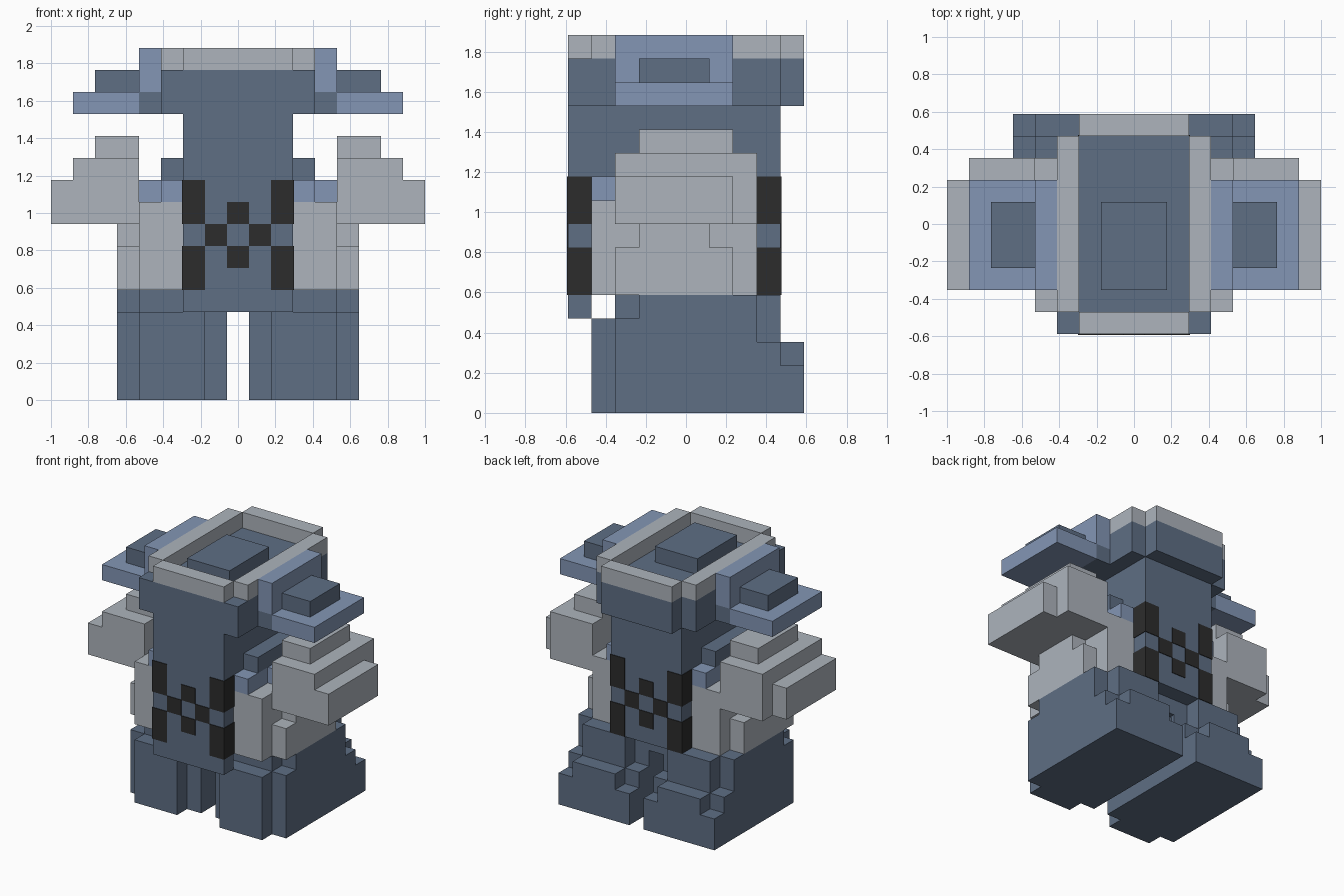
import bpy, bmesh

if "Cube" in bpy.data.objects:
    bpy.data.objects.remove(bpy.data.objects["Cube"])

U = 2 / 17  # one block


def lin(c):
    c /= 255
    return c / 12.92 if c <= 0.04045 else ((c + 0.055) / 1.055) ** 2.4


def material(name, r, g, b):
    m = bpy.data.materials.new(name)
    m.diffuse_color = (lin(r), lin(g), lin(b), 1)
    m.use_nodes = True
    m.node_tree.nodes["Principled BSDF"].inputs["Base Color"].default_value = m.diffuse_color
    return m


SLATE = material("slate_blue", 94, 110, 132)
GREY = material("light_grey", 173, 180, 188)
BLUE = material("pale_blue", 131, 150, 181)
BLACK = material("charcoal", 44, 44, 44)


def part(name, mat, boxes, mirror=False):
    """Boxes are (x0, x1, y0, y1, z0, z1) in blocks; mirror repeats them on -x."""
    bm = bmesh.new()
    if mirror:
        boxes = boxes + [(-b[1], -b[0], *b[2:]) for b in boxes]
    for x0, x1, y0, y1, z0, z1 in boxes:
        for v in bmesh.ops.create_cube(bm, size=1)["verts"]:
            v.co.x = (x0 if v.co.x < 0 else x1) * U
            v.co.y = (y0 if v.co.y < 0 else y1) * U
            v.co.z = (z0 if v.co.z < 0 else z1) * U
    me = bpy.data.meshes.new(name)
    bm.to_mesh(me)
    bm.free()
    me.materials.append(mat)
    ob = bpy.data.objects.new(name, me)
    bpy.context.collection.objects.link(ob)
    return ob


# Legs with stepped heels and toe blocks
part("legs", SLATE, [
    (.5, 5.5, -3, 3, 0, 4),
    (.5, 5.5, 3, 4, 0, 3),
    (.5, 5.5, 4, 5, 0, 2),
    (1.5, 4.5, 4, 5, 2, 3),
    (1.5, 4.5, 3, 4, 3, 5),
    (1.5, 4.5, -4, -3, 0, 4),
    (4.5, 5.5, -2, 3, 4, 5),
], mirror=True)
part("hips", SLATE, [(-4.5, 4.5, -3, 3, 4, 5)])

# Torso with hanging front plate
part("torso", SLATE, [(-2.5, 2.5, -5, 4, 5, 13), (-2.5, 2.5, -5, -4, 4, 5)])

# Checker plates on the front and back, wrapping round the corners
e = 0.04
checks = []
for y0, y1, f0, f1 in ((-5 - e, -4, -5 - e, -5), (3, 4 + e, 4, 4 + e)):
    for z0 in (5, 8):
        for x0, x1 in ((1.5, 2.5 + e), (-2.5 - e, -1.5)):
            checks.append((x0, x1, y0, y1, z0, z0 + 2))
    for x, z in ((0, 6), (0, 8), (-1, 7), (1, 7)):
        checks.append((x - .5, x + .5, f0, f1, z, z + 1))
part("checker_plates", BLACK, checks)

# Side armour
part("side_armour", GREY, [
    (2.5, 4.5, -4, 3, 5, 9),
    (4.5, 5.5, -3, 2, 5, 7),
    (4.5, 5.5, -2, 1, 7, 8),
], mirror=True)

# Shoulder joints
part("shoulder_joints", BLUE, [
    (2.5, 3.5, -4, 3, 9, 10),
    (3.5, 4.5, -2, 1, 9, 10),
], mirror=True)
part("shoulder_ridges", SLATE, [(2.5, 3.5, -3, 2, 10, 11)], mirror=True)

# Stepped arms
part("arms", GREY, [
    (4.5, 7.5, -3, 3, 8, 11),
    (7.5, 8.5, -3, 2, 8, 10),
    (4.5, 6.5, -2, 2, 11, 12),
], mirror=True)

# Head block with raised rim and hatch
part("head", SLATE, [(-3.5, 3.5, -5, 4, 13, 15), (-2.5, 2.5, 4, 5, 13, 15)])
part("head_rim", GREY, [
    (2.5, 3.5, -4, 4, 15, 16),
    (-3.5, -2.5, -4, 4, 15, 16),
    (-2.5, 2.5, -5, -4, 15, 16),
    (-2.5, 2.5, 4, 5, 15, 16),
])
part("hatch", SLATE, [(-1.5, 1.5, -3, 1, 15, 16)])

# Side fins
part("fins", BLUE, [(3.5, 4.5, -3, 2, 14, 16), (4.5, 7.5, -3, 2, 13, 14)], mirror=True)
part("fin_mounts", SLATE, [(3.5, 4.5, -3, 2, 13, 14), (4.5, 6.5, -2, 1, 14, 15)], mirror=True)
